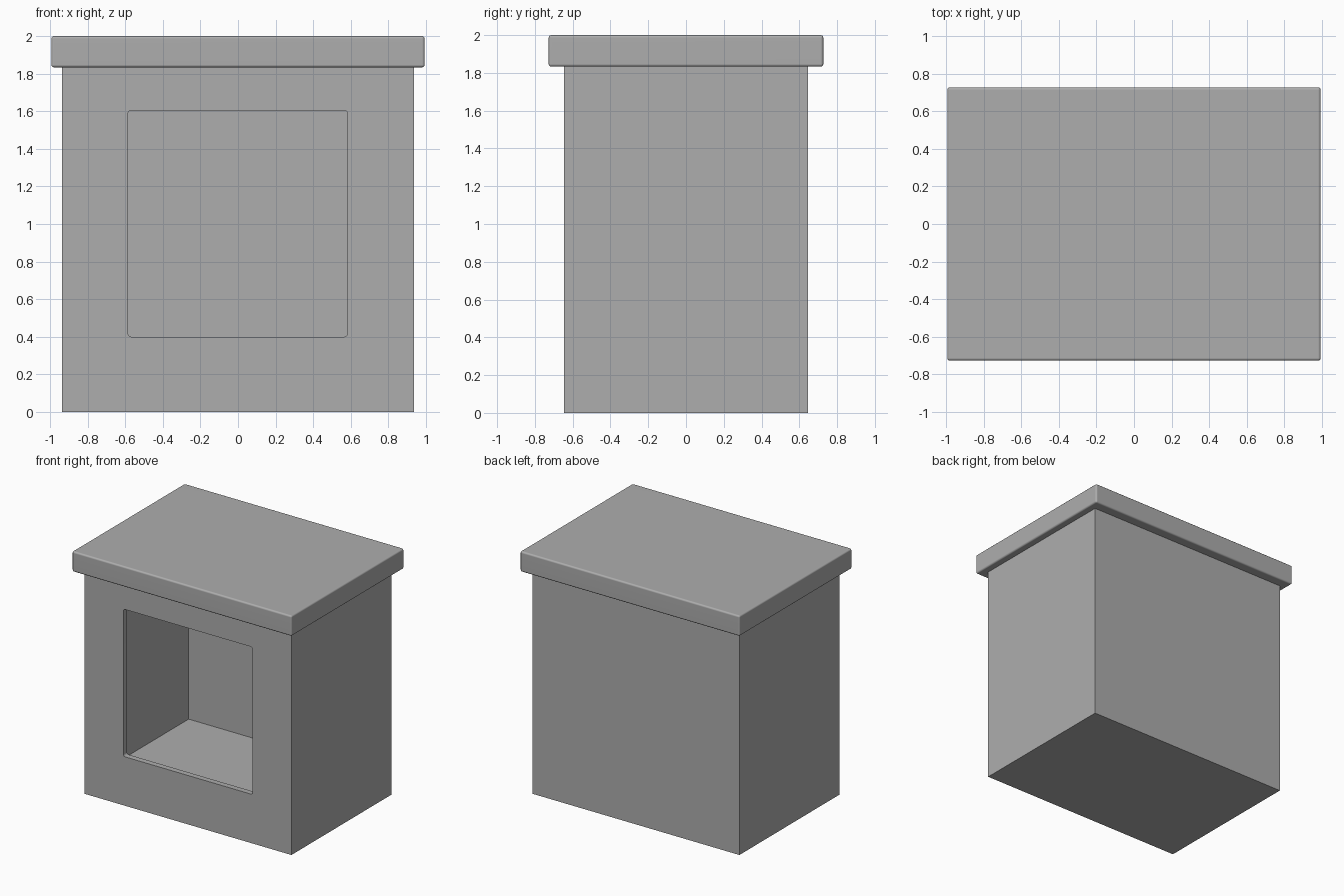
import bpy
import bmesh
from mathutils import Vector

default_cube = bpy.data.objects.get("Cube")
if default_cube:
    bpy.data.objects.remove(default_cube, do_unlink=True)

# One plain mid grey for the whole model
GREY = (0.42, 0.42, 0.42, 1.0)
grey = bpy.data.materials.new("plain grey")
grey.use_nodes = True
grey.diffuse_color = GREY
for node in grey.node_tree.nodes:
    if node.type == 'BSDF_PRINCIPLED':
        node.inputs["Base Color"].default_value = GREY


def box(name, low, high, bevel=0.0, segments=3):
    """Box between two corners, with optionally rounded edges."""
    low, high = Vector(low), Vector(high)
    size, centre = high - low, (low + high) / 2
    bm = bmesh.new()
    bmesh.ops.create_cube(bm, size=1)
    for v in bm.verts:
        v.co = Vector(a * b for a, b in zip(v.co, size)) + centre
    if bevel:
        bmesh.ops.bevel(bm, geom=bm.edges[:], offset=bevel, segments=segments,
                        profile=0.5, affect='EDGES')
    mesh = bpy.data.meshes.new(name)
    bm.to_mesh(mesh)
    bm.free()
    mesh.materials.append(grey)
    obj = bpy.data.objects.new(name, mesh)
    bpy.context.collection.objects.link(obj)
    return obj


def select_only(obj):
    bpy.ops.object.select_all(action='DESELECT')
    obj.select_set(True)
    bpy.context.view_layer.objects.active = obj


def cut(target, cutter):
    """Subtract the cutter and remove it."""
    cutter.hide_render = True
    mod = target.modifiers.new("cut", 'BOOLEAN')
    mod.operation = 'DIFFERENCE'
    mod.solver = 'EXACT'
    mod.object = cutter
    select_only(target)
    bpy.ops.object.modifier_apply(modifier=mod.name)
    bpy.data.objects.remove(cutter, do_unlink=True)


# Hollow cabinet, open under the lid, with a window in the front wall
body = box("body", (-0.935, -0.645, 0), (0.935, 0.645, 1.84))
cut(body, box("hollow_cutter", (-0.865, -0.598, 0.155), (0.865, 0.598, 1.9)))
cut(body, box("window_cutter", (-0.585, -0.8, 0.4), (0.583, -0.4, 1.605), 0.016))

# Overhanging lid with softened edges and flat faces
lid = box("lid", (-0.993, -0.727, 1.833), (0.993, 0.727, 2.0), 0.014)

for part in (body, lid):
    select_only(part)
    bpy.ops.object.shade_smooth_by_angle(angle=0.7)

# Keep the lid's large faces evenly shaded
weighted = lid.modifiers.new("flat_faces", 'WEIGHTED_NORMAL')
weighted.keep_sharp = True
